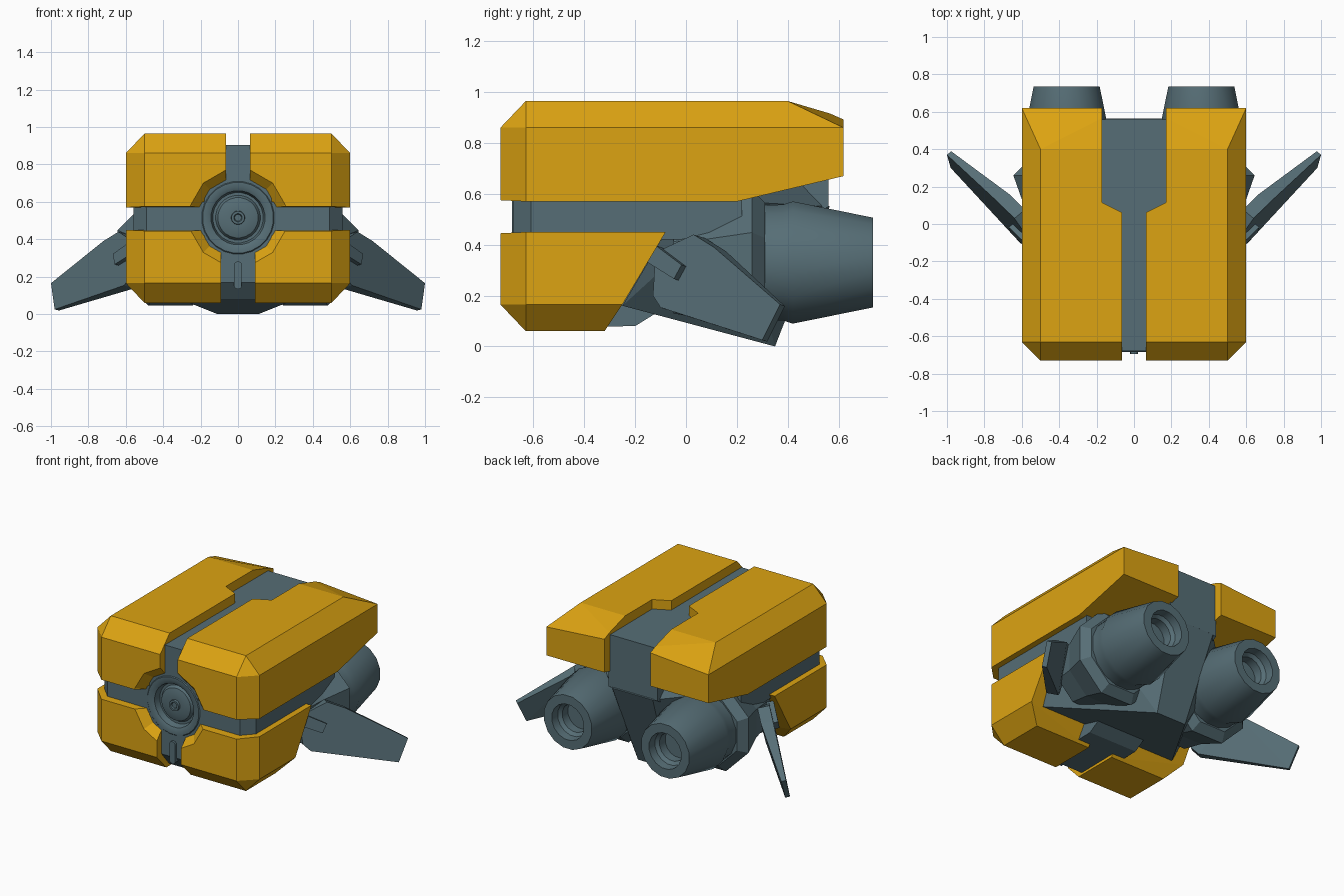
import bpy, bmesh, math
from mathutils import Vector

if "Cube" in bpy.data.objects:
    bpy.data.objects.remove(bpy.data.objects["Cube"])


def material(name, rgb):
    m = bpy.data.materials.new(name)
    m.diffuse_color = (*rgb, 1)
    m.use_nodes = True
    m.node_tree.nodes["Principled BSDF"].inputs["Base Color"].default_value = m.diffuse_color
    return m


YELLOW = material("armor yellow", (0.72, 0.37, 0.006))
GREY = material("slate grey", (0.093, 0.155, 0.18))


def finish(name, bm, mat, smooth=False):
    bmesh.ops.recalc_face_normals(bm, faces=bm.faces)
    me = bpy.data.meshes.new(name)
    bm.to_mesh(me)
    bm.free()
    ob = bpy.data.objects.new(name, me)
    bpy.context.collection.objects.link(ob)
    if mat:
        me.materials.append(mat)
    else:
        ob.hide_render = True
        ob.hide_set(True)
    if smooth:
        bpy.ops.object.select_all(action='DESELECT')
        bpy.context.view_layer.objects.active = ob
        ob.select_set(True)
        bpy.ops.object.shade_smooth_by_angle(angle=math.radians(32))
    return ob


def add_hull(bm, pts):
    part = bmesh.new()
    vs = [part.verts.new(p) for p in pts]
    bmesh.ops.convex_hull(part, input=vs)
    loose = [v for v in part.verts if not v.link_faces]
    bmesh.ops.delete(part, geom=loose, context='VERTS')
    bmesh.ops.dissolve_limit(part, angle_limit=0.02, verts=part.verts, edges=part.edges)
    me = bpy.data.meshes.new("temp")
    part.to_mesh(me)
    part.free()
    bm.from_mesh(me)
    bpy.data.meshes.remove(me)


def hull(name, pts, mat, mirror=False):
    """Convex solid; mirror adds a separate copy on the other side of x = 0."""
    bm = bmesh.new()
    add_hull(bm, pts)
    if mirror:
        add_hull(bm, [(-p[0], p[1], p[2]) for p in pts])
    return finish(name, bm, mat)


def both(pts):
    return [(s * x, y, z) for x, y, z in pts for s in (1, -1)]


def lathe(name, profile, sides, cx, cz, mat, smooth=True, turn=0.5):
    """Revolve (radius, y) points round an axis along y."""
    bm = bmesh.new()
    rings = []
    for r, y in profile:
        n = sides if r > 0 else 1
        ring = []
        for i in range(n):
            a = 2 * math.pi * (i + turn) / sides
            ring.append(bm.verts.new((cx + r * math.cos(a), y, cz + r * math.sin(a))))
        rings.append(ring)
    for a, b in zip(rings, rings[1:]):
        for i in range(sides):
            j = (i + 1) % sides
            q = [a[i % len(a)], a[j % len(a)], b[j % len(b)], b[i % len(b)]]
            bm.faces.new(list(dict.fromkeys(q)))
    return finish(name, bm, mat, smooth)


def cut(ob, *cutters):
    for c in cutters:
        m = ob.modifiers.new("cut", 'BOOLEAN')
        m.operation = 'DIFFERENCE'
        m.solver = 'EXACT'
        m.object = c


DIAL_Z = 0.515

# Cutters: flared socket round the dial, dial recess, rear top slot
socket = lathe("socket_cutter", [(0, -0.78), (0.31, -0.78), (0.205, -0.67), (0.205, -0.6), (0, -0.6)],
               12, 0, DIAL_Z, None, False)
recess = lathe("recess_cutter", [(0, -0.78), (0.18, -0.78), (0.18, -0.6), (0, -0.6)],
               24, 0, DIAL_Z, None, False)
slot_plan = [(0.06, 0.06), (0.17, 0.115), (0.17, 0.9)]
slot = hull("slot_cutter", both([(x, y, z) for x, y in slot_plan for z in (0.4, 1.2)]), None)

# Upper armor halves
upper = []
for x in (0.065, 0.5):
    upper += [(x, -0.73, 0.575), (x, -0.73, 0.86), (x, -0.63, 0.965), (x, 0.40, 0.965)]
upper += [(0.6, -0.63, 0.57), (0.6, -0.63, 0.86), (0.6, 0.62, 0.86), (0.065, 0.62, 0.90)]
upper += [(x, y, z) for x in (0.065, 0.6) for y, z in ((0.2, 0.57), (0.62, 0.67))]
cut(hull("upper_armor", upper, YELLOW, True), socket, slot)

# Lower armor halves
lower = []
for x in (0.09, 0.5):
    lower += [(x, -0.73, 0.445), (x, -0.73, 0.165), (x, -0.63, 0.06), (x, -0.32, 0.06)]
lower += [(0.6, -0.63, 0.45), (0.6, -0.63, 0.165), (0.6, -0.25, 0.165),
          (0.6, -0.08, 0.45), (0.09, -0.08, 0.45)]
cut(hull("lower_armor", lower, YELLOW, True), socket)

# Inner core: horizontal band and central spine seen through the gaps
band = [(x, y, z) for x, y in ((0.49, -0.68), (0.56, -0.61), (0.56, 0.22)) for z in (0.42, 0.6)]
cut(hull("core_band", both(band), GREY), recess)
spine = [(-0.68, 0.17), (-0.68, 0.905), (0.56, 0.90), (0.56, 0.55), (-0.2, 0.08), (-0.6, 0.075)]
cut(hull("core_spine", both([(0.18, y, z) for y, z in spine]), GREY), recess)

# Rear wedge-shaped hull
hull("rear_body", both([(0.51, -0.25, 0.16), (0.55, -0.08, 0.45), (0.52, 0.2, 0.57),
                        (0.11, 0.35, 0), (0.15, 0.565, 0.55), (0.18, 0.45, 0.64)]), GREY)

# Front dial and the small bar below it
lathe("front_dial", [(0, -0.58), (0.205, -0.58), (0.205, -0.67), (0.19, -0.685), (0.165, -0.685),
                     (0.145, -0.675), (0.135, -0.635), (0.12, -0.635), (0.108, -0.655),
                     (0.075, -0.665), (0.037, -0.665), (0.035, -0.68), (0.022, -0.68),
                     (0.018, -0.67), (0, -0.67)], 24, 0, DIAL_Z, GREY)
bar = []
for i in range(12):
    a = 2 * math.pi * i / 12
    z = 0.26 if i < 6 else 0.155
    bar += [(0.022 * math.cos(a), y, z + 0.022 * math.sin(a)) for y in (-0.66, -0.695)]
hull("front_bar", bar, GREY)

# Engines, wings and wing hinges
OUT = Vector((1, -0.837, 0.277)).normalized()


def on_wing(y, z, offset, s):
    p = Vector((0.736 + 0.837 * y - 0.277 * z, y, z)) + OUT * offset
    return (s * p.x, p.y, p.z)


wing = [(-0.13, 0.2), (-0.12, 0.37), (0.03, 0.44), (0.11, 0.39),
        (0.37, 0.165), (0.30, 0.025), (-0.10, 0.153)]
hinge = [(-0.15, 0.335), (-0.10, 0.39), (0.0, 0.315), (-0.03, 0.26)]
for s, side in ((1, "right"), (-1, "left")):
    k = 1 / math.cos(math.pi / 8)
    lathe(side + "_engine_housing",
          [(0, -0.05), (0.2 * k, -0.05), (0.225 * k, 0.09), (0.285 * k, 0.26),
           (0.235 * k, 0.31), (0, 0.31)], 8, s * 0.36, 0.33, GREY, False)
    lathe(side + "_engine_nozzle",
          [(0, 0.28), (0.23, 0.28), (0.232, 0.38), (0.245, 0.42), (0.18, 0.735), (0.12, 0.735),
           (0.115, 0.68), (0.095, 0.66), (0.095, 0.60), (0, 0.60)],
          16, s * 0.36, 0.33, GREY)
    hull(side + "_wing", [on_wing(y, z, o, s) for y, z in wing
                          for o in (0, -0.03 if y > 0.2 else -0.075)], GREY)
    hull(side + "_wing_hinge", [on_wing(y, z, o, s) for y, z in hinge for o in (0.028, -0.06)], GREY)
